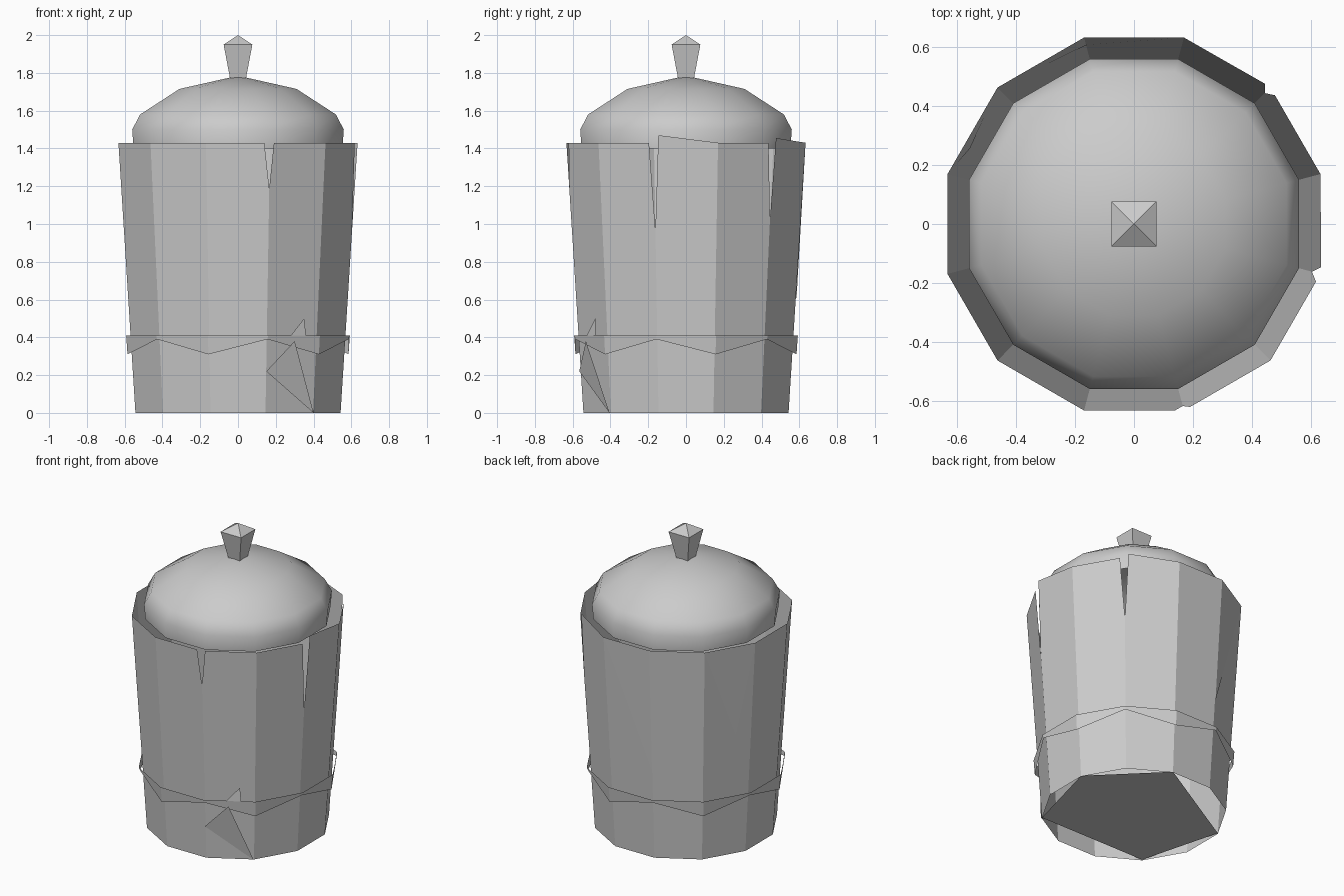
import bpy, bmesh
from math import cos, sin, radians
from mathutils import Vector

if "Cube" in bpy.data.objects:
    bpy.data.objects.remove(bpy.data.objects["Cube"])

C15 = cos(radians(15))
TOP = 1.43


def make(name, polys, smooth=None):
    """Object from a list of polygons; shared corners are welded."""
    bm = bmesh.new()
    for p in polys:
        bm.faces.new([bm.verts.new(v) for v in p])
    bmesh.ops.remove_doubles(bm, verts=bm.verts, dist=0.0005)
    me = bpy.data.meshes.new(name)
    bm.to_mesh(me)
    bm.free()
    ob = bpy.data.objects.new(name, me)
    bpy.context.collection.objects.link(ob)
    if smooth:
        bpy.ops.object.select_all(action='DESELECT')
        bpy.context.view_layer.objects.active = ob
        ob.select_set(True)
        bpy.ops.object.shade_smooth_by_angle(angle=radians(smooth))
    return ob


def polar(a, flat, z):
    """Corner of a 12-gon whose flats lie at distance 'flat'."""
    r = flat / C15
    return Vector((r * cos(radians(a)), r * sin(radians(a)), z))


def wall(a, z, t=0.0, out=0.0):
    """Point on the tapered wall, t across the panel that starts at angle a."""
    flat = 0.543 + 0.09 * z / TOP + out
    return polar(a, flat, z).lerp(polar(a + 30, flat, z), t)


def loft(rings):
    """Quads between successive rings of equal count."""
    return [[r0[i], r0[(i + 1) % len(r0)], r1[(i + 1) % len(r0)], r1[i]]
            for r0, r1 in zip(rings, rings[1:]) for i in range(len(r0))]


ANGLES = [15 + 30 * i for i in range(12)]

# Battered wall: split seams (corner angle: depth) and raised panel corners
tears = {285: 1.19, 345: 0.97, 45: 1.02}
raised = {345: 1.47, 45: 1.455}
panels = []
for a in ANGLES:
    b = (a + 30) % 360
    p = [wall(a, 0), wall(a, 0, 1)]
    if b in tears:
        p += [wall(a, tears[b], 1), wall(a, TOP, 0.91)]
    else:
        p.append(wall(a, 1.04 if b == 105 else TOP, 1))
    if a == 135:
        p.append(wall(a, 1.10, 0.67))
    if a in tears:
        p += [wall(a, raised.get(a, TOP), 0.07), wall(a, tears[a])]
    else:
        p.append(wall(a, 1.04 if a == 105 else TOP))
    panels.append(p)
make("can_wall", panels)

# Loose triangular sheets over the rear tears
make("rear_patches", [
    [wall(75, TOP), wall(75, 0.60, 1, 0.004), wall(75, TOP, 1)],
    [wall(105, TOP), wall(75, 0.60, 1, 0.004), wall(105, TOP, 1)],
    [wall(135, TOP), wall(135, 0.82, 0.67, 0.004), wall(135, TOP, 1)],
])

# Bent flap and splinter low on the front right
make("bent_flap", [
    [(0.15, -0.565, 0.22), (0.40, -0.405, 0), (0.30, -0.53, 0.38)],
    [(0.28, -0.525, 0.41), (0.36, -0.48, 0.41), (0.35, -0.48, 0.50)],
])

# Band with a zigzag lower edge
band_top = [polar(a, 0.592, 0.41) for a in ANGLES]
band_low = [polar(a, 0.585, 0.39 if i % 2 else 0.31)
            for i, a in enumerate(ANGLES)]
# keep the dips on the corners at 255 and 315 degrees
if ANGLES.index(255) % 2:
    band_low = [polar(a, 0.585, 0.31 if i % 2 else 0.39)
                for i, a in enumerate(ANGLES)]
make("zigzag_band", loft([band_low, band_top]))

# Irregular five-sided floor
make("floor", [[polar(a, 0.543, 0.005) for a in (225, 165, 75, 15, 315)]])

# Domed lid with a short skirt
profile = [(0.553, 1.40), (0.56, 1.50), (0.518, 1.58), (0.31, 1.715)]
rings = [[polar(a, r, z) for a in ANGLES] for r, z in profile]
cap = [[rings[-1][i], rings[-1][(i + 1) % 12], Vector((0, 0, 1.785))]
       for i in range(12)]
make("lid", loft(rings) + cap, smooth=35)


# Square knob with a pyramid tip
def square(h, z):
    return [(-h, -h, z), (h, -h, z), (h, h, z), (-h, h, z)]


low, high = square(0.042, 1.77), square(0.076, 1.95)
tip = [[high[i], high[(i + 1) % 4], (0, 0, 2.0)] for i in range(4)]
make("knob", [low[::-1]] + loft([low, high]) + tip)
